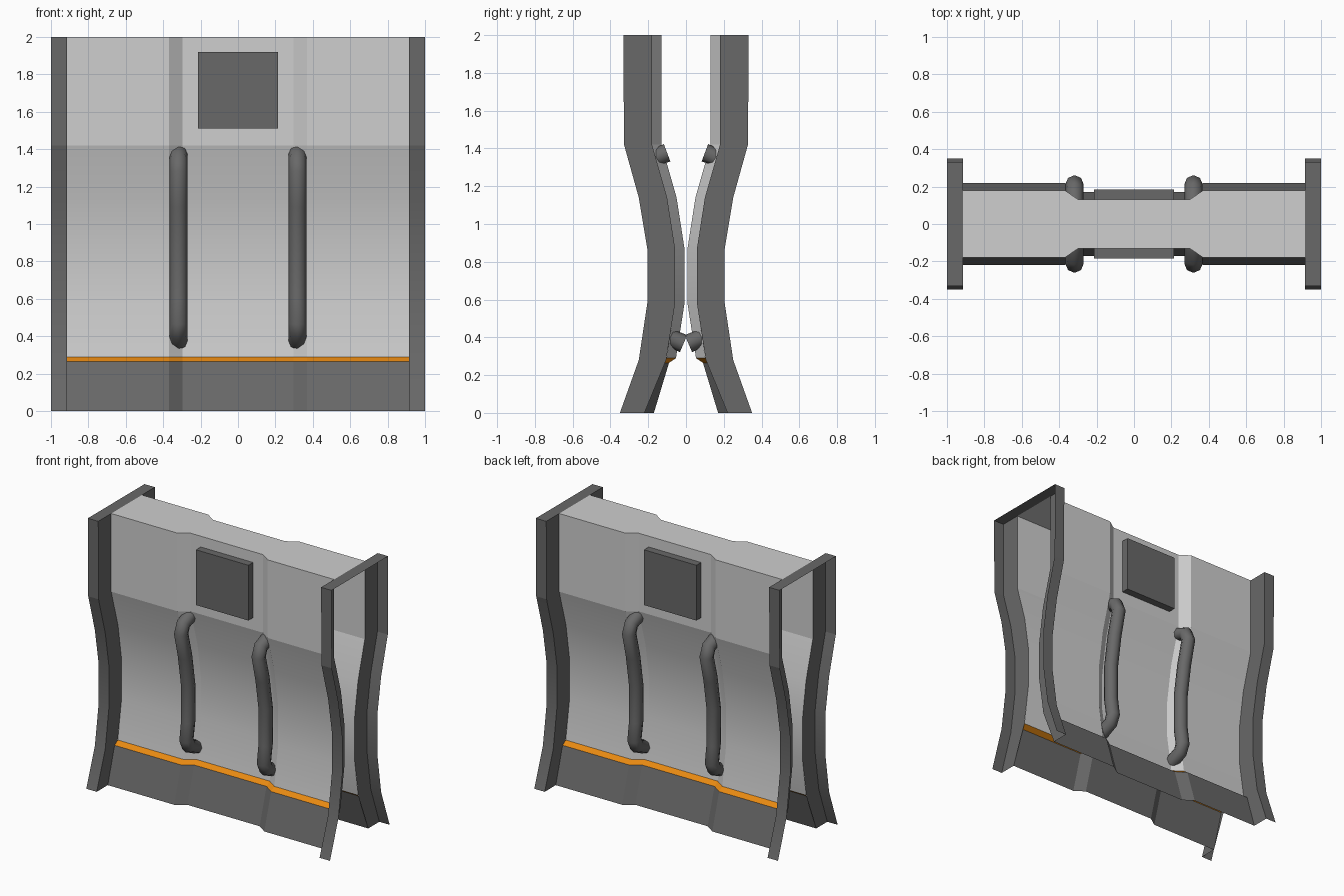
import bpy, bmesh, math

cube = bpy.data.objects.get("Cube")
if cube:
    bpy.data.objects.remove(cube)


def material(name, rgb):
    m = bpy.data.materials.new(name)
    m.use_nodes = True
    m.diffuse_color = (*rgb, 1)
    m.node_tree.nodes["Principled BSDF"].inputs["Base Color"].default_value = (*rgb, 1)
    return m


LIGHT = material("light grey", (0.62, 0.62, 0.62))
DARK = material("dark grey", (0.14, 0.14, 0.14))
ORANGE = material("orange", (0.80, 0.25, 0.006))


def finish(ob, axes, angle):
    """Smooth shading with sharp creases, then mirror on the given axes."""
    bpy.ops.object.select_all(action="DESELECT")
    ob.select_set(True)
    bpy.context.view_layer.objects.active = ob
    bpy.ops.object.shade_smooth_by_angle(angle=math.radians(angle))
    mod = ob.modifiers.new("Mirror", "MIRROR")
    mod.use_axis = ["X" in axes, "Y" in axes, False]
    mod.merge_threshold = 0.0005
    return ob


def sheet(name, rows, mats, axes, pick=lambda z: 0):
    """Sheet spanned over rows of points; pick gives the material by height."""
    bm = bmesh.new()
    grid = [[bm.verts.new(p) for p in row] for row in rows]
    for a, b in zip(grid, grid[1:]):
        for i in range(len(a) - 1):
            f = bm.faces.new((a[i], b[i], b[i + 1], a[i + 1]))
            f.material_index = pick(f.calc_center_median().z)
    me = bpy.data.meshes.new(name)
    bm.to_mesh(me)
    bm.free()
    for m in mats:
        me.materials.append(m)
    ob = bpy.data.objects.new(name, me)
    bpy.context.collection.objects.link(ob)
    return finish(ob, axes, 12)


# Body panels: curved profile with a recessed middle, front mirrored to back
profile = [(-0.18, 2), (-0.18, 1.42), (-0.10, 1.14), (-0.058, 0.87),
           (-0.058, 0.58), (-0.103, 0.29), (-0.14, 0.265), (-0.22, 0)]
section = [(-0.915, 0), (-0.37, 0), (-0.297, 0.05),
           (0.297, 0.05), (0.37, 0), (0.915, 0)]
sheet("body_panel", [[(x, y + d, z) for x, d in section] for y, z in profile],
      [LIGHT, ORANGE, DARK], "Y",
      lambda z: 0 if z > 0.29 else 1 if z > 0.26 else 2)

# Top cover follows the recess
sheet("top_cover", [[(x, 0, 2) for x, d in section],
                    [(x, d - 0.18, 2) for x, d in section]], [LIGHT], "Y")

# Side frames: L-shaped flanges following the profile
flange = [(-0.332, -0.18, 2), (-0.328, -0.18, 1.42), (-0.25, -0.10, 1.14),
          (-0.205, -0.058, 0.87), (-0.205, -0.058, 0.58),
          (-0.25, -0.105, 0.28), (-0.35, -0.22, 0)]
sheet("side_frame", [[(0.915, yi, z), (0.915, yo, z), (1, yo, z)]
                     for yo, yi, z in flange], [DARK], "XY")

# Thin strip joining front and back frames at the top
sheet("frame_bridge", [[(0.915, 0, 2), (1, 0, 2)],
                       [(0.915, -0.332, 2), (1, -0.332, 2)]], [DARK], "XY")

# Display plate on the recessed area
bpy.ops.mesh.primitive_cube_add(size=1, location=(0, -0.157, 1.715))
plate = bpy.context.object
plate.name = "display_plate"
for v in plate.data.vertices:
    v.co = (v.co.x * 0.43, v.co.y * 0.056 - 0.157, v.co.z * 0.41 + 1.715)
plate.location = (0, 0, 0)
plate.data.materials.append(DARK)
finish(plate, "Y", 12)

# Handles: bent tubes ending inside the panels
path = [(-0.10, 1.377), (-0.185, 1.345), (-0.212, 1.28), (-0.167, 1.10),
        (-0.13, 0.87), (-0.13, 0.60), (-0.15, 0.47), (-0.125, 0.415), (-0.013, 0.367)]
cu = bpy.data.curves.new("handle", "CURVE")
cu.dimensions = "3D"
cu.bevel_depth = 0.049
cu.bevel_resolution = 2
cu.use_fill_caps = True
sp = cu.splines.new("POLY")
sp.points.add(len(path) - 1)
for p, (y, z) in zip(sp.points, path):
    p.co = (0.318, y, z, 1)
cu.materials.append(DARK)
handle = bpy.data.objects.new("handle", cu)
bpy.context.collection.objects.link(handle)
bpy.ops.object.select_all(action="DESELECT")
handle.select_set(True)
bpy.context.view_layer.objects.active = handle
bpy.ops.object.convert(target="MESH")
finish(bpy.context.object, "XY", 50)
